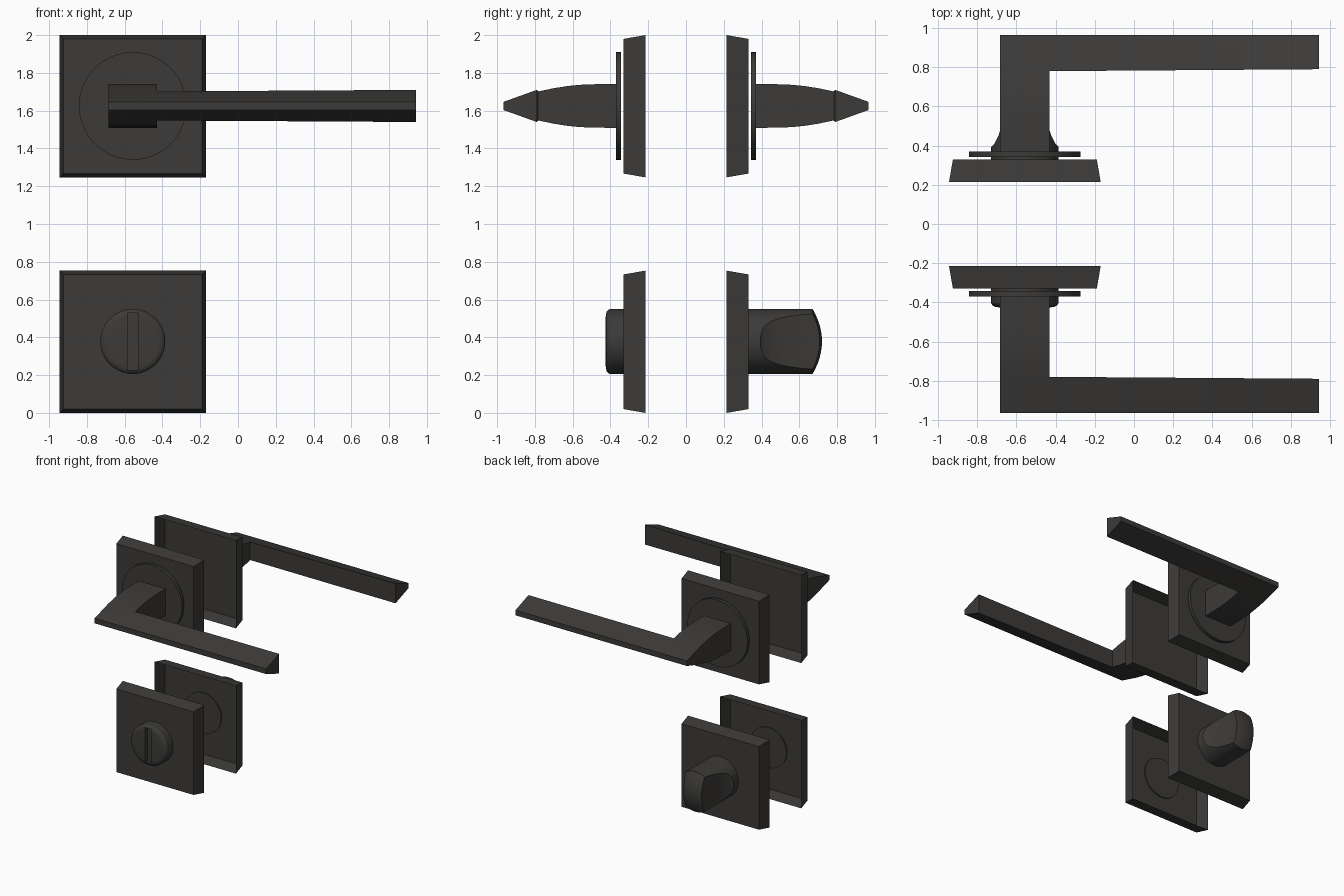
import bpy, bmesh, math

if "Cube" in bpy.data.objects:
    bpy.data.objects.remove(bpy.data.objects["Cube"])

CX = -0.557          # shared axis of rosettes and knobs
ZH, ZK = 1.625, 0.378  # handle and lock heights

dark = bpy.data.materials.new("dark_metal")
dark.diffuse_color = (0.045, 0.043, 0.041, 1)
dark.use_nodes = True
dark.node_tree.nodes["Principled BSDF"].inputs["Base Color"].default_value = dark.diffuse_color


def make(name, bm, smooth=None):
    bmesh.ops.recalc_face_normals(bm, faces=bm.faces[:])
    me = bpy.data.meshes.new(name)
    bm.to_mesh(me)
    bm.free()
    ob = bpy.data.objects.new(name, me)
    bpy.context.collection.objects.link(ob)
    me.materials.append(dark)
    if smooth:
        shade(ob, smooth)
    return ob


def shade(ob, deg):
    bpy.ops.object.select_all(action='DESELECT')
    ob.select_set(True)
    bpy.context.view_layer.objects.active = ob
    bpy.ops.object.shade_smooth_by_angle(angle=math.radians(deg))


def prism(name, pts, axis_pts):
    """Extrude a closed (x, y) outline between two z values."""
    bm = bmesh.new()
    lo, hi = ([bm.verts.new((x, y, z)) for x, y in pts] for z in axis_pts)
    bm.faces.new(lo)
    bm.faces.new(hi)
    n = len(pts)
    for i in range(n):
        j = (i + 1) % n
        bm.faces.new((lo[i], lo[j], hi[j], hi[i]))
    return make(name, bm)


def lathe(name, prof, z, n=64, smooth=None):
    """Revolve (radius, y) points about the y axis at (CX, z), capped."""
    bm = bmesh.new()
    rings = []
    for r, y in prof:
        rings.append([bm.verts.new((CX + r * math.cos(2 * math.pi * i / n), y,
                                    z + r * math.sin(2 * math.pi * i / n))) for i in range(n)])
    for a, b in zip(rings, rings[1:]):
        for i in range(n):
            j = (i + 1) % n
            bm.faces.new((a[i], a[j], b[j], b[i]))
    bm.faces.new(rings[0])
    bm.faces.new(rings[-1])
    return make(name, bm, smooth)


def cut(ob, cutters):
    for c in cutters:
        m = ob.modifiers.new("cut", 'BOOLEAN')
        m.operation, m.solver, m.object = 'DIFFERENCE', 'EXACT', c
    dg = bpy.context.evaluated_depsgraph_get()
    me = bpy.data.meshes.new_from_object(ob.evaluated_get(dg))
    ob.modifiers.clear()
    ob.data = me
    for c in cutters:
        bpy.data.objects.remove(c)
    shade(ob, 25)


def plate(name, s, z0):
    """Square cover plate: tapered shell, open towards the door."""
    bm = bmesh.new()
    rings = []
    for y, d in ((0.215, 0), (0.33, 0.02)):
        w = 0.387 - d
        rings.append([bm.verts.new((CX + a * w, s * y, z0 + 0.3765 + b * (0.3765 - d)))
                      for a, b in ((-1, -1), (1, -1), (1, 1), (-1, 1))])
    for i in range(4):
        j = (i + 1) % 4
        bm.faces.new((rings[0][i], rings[0][j], rings[1][j], rings[1][i]))
    bm.faces.new(rings[1])
    make(name, bm)


def lever(name, s):
    """Curved stem with a wedge-section arm."""
    # (distance from door, half height) down to the thin outer edge
    prof = [(0.37, 0.116), (0.48, 0.115), (0.56, 0.112), (0.63, 0.105),
            (0.70, 0.094), (0.78, 0.077), (0.965, 0.022)]
    tip = [(0.79, 0.085), (0.965, 0.022)]
    bm = bmesh.new()

    def section(x, pts):
        return [[bm.verts.new((x, s * y, ZH + k * h)) for y, h in pts] for k in (1, -1)]
    lt, lb = section(-0.685, prof)
    rt, rb = section(-0.43, prof)
    et, eb = section(0.943, tip)
    bm.faces.new(lt + lb[::-1])
    bm.faces.new(rt[:-1] + rb[:-1][::-1])
    for l, r in ((lt, rt), (lb, rb)):
        for i in range(len(prof) - 1):
            bm.faces.new((l[i], l[i + 1], r[i + 1], r[i]))
    bm.faces.new((lt[-1], lb[-1], rb[-1], rt[-1]))
    a = [rt[-2], rt[-1], rb[-1], rb[-2]]
    b = [et[0], et[1], eb[1], eb[0]]
    for i in range(4):
        j = (i + 1) % 4
        bm.faces.new((a[i], a[j], b[j], b[i]))
    bm.faces.new(b)
    make(name, bm, 15)


# Plates, rosettes and levers on both sides of the door
for side, s in (("front", -1), ("back", 1)):
    plate(side + "_handle_plate", s, 1.247)
    plate(side + "_lock_plate", s, 0)
    lathe(side + "_rosette", [(0.285, s * 0.343), (0.285, s * 0.371)], ZH, smooth=30)
    lever(side + "_lever", s)

# Slotted release disc on the front
disc = lathe("release_disc", [(0.172, -0.32), (0.172, -0.404), (0.168, -0.411), (0.161, -0.418),
                              (0.15, -0.423), (0.135, -0.425)], ZK)
slot = prism("slot_cutter", [(CX - 0.028, -0.5), (CX + 0.028, -0.5),
                             (CX + 0.028, -0.395), (CX - 0.028, -0.395)], (ZK - 0.15, ZK + 0.15))
cut(disc, [slot])

# Thumb turn on the back: domed cylinder with two scooped sides
R = 0.172
dome = [(R * math.sin(t), 0.67 + 0.05 * (1 - math.sin(t) ** 2))
        for t in (math.radians(a) for a in (90, 70, 55, 42, 30, 20, 10, 3))]
turn = lathe("thumb_turn", [(R, 0.32)] + dome, ZK)
scoop = [(0.18, 0.385), (0.155, 0.41), (0.135, 0.45), (0.119, 0.50), (0.106, 0.56),
         (0.096, 0.62), (0.088, 0.68), (0.083, 0.76)]
cut(turn, [prism("scoop_cutter", [(CX + k * x, y) for x, y in scoop + [(0.3, 0.76), (0.3, 0.385)]],
                 (ZK - 0.3, ZK + 0.3)) for k in (-1, 1)])
